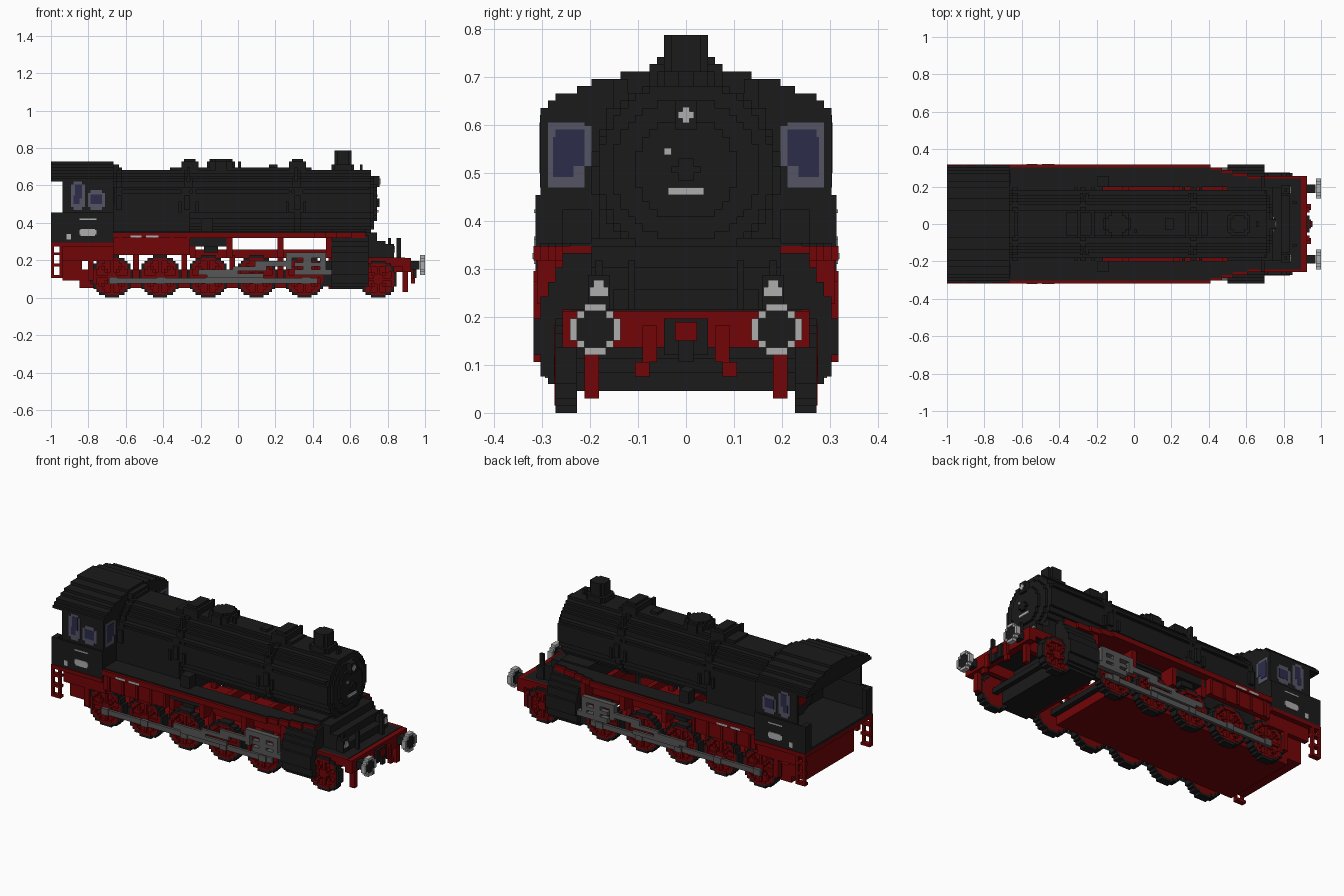
import bpy, bmesh, math
from mathutils import Vector

old = bpy.data.objects.get("Cube")
if old:
    bpy.data.objects.remove(old, do_unlink=True)

UNIT = 2 / 132   # one block; the model is measured in blocks, x from the rear


def material(name, r, g, b):
    m = bpy.data.materials.new(name)
    m.use_nodes = True
    m.diffuse_color = (r, g, b, 1)
    m.node_tree.nodes["Principled BSDF"].inputs["Base Color"].default_value = (r, g, b, 1)
    return m


black = material("soot black", .0105, .0105, .0105)
red = material("frame red", .17, .0015, .002)
steel = material("rod steel", .095, .095, .095)
silver = material("pale silver", .42, .42, .42)
frame_blue = material("window frame grey blue", .09, .09, .13)
glass = material("dark blue glass", .025, .025, .07)


def part(name, mat, boxes, mirror=False):
    """Join boxes (x0, x1, y0, y1, z0, z1) into one object, optionally on both sides."""
    bm = bmesh.new()
    if mirror:
        boxes = list(boxes) + [(a, b, -d, -c, e, f) for a, b, c, d, e, f in boxes]
    for x0, x1, y0, y1, z0, z1 in boxes:
        verts = bmesh.ops.create_cube(bm, size=1)["verts"]
        size = Vector((x1 - x0, y1 - y0, z1 - z0))
        mid = Vector(((x0 + x1) / 2 - 66, (y0 + y1) / 2, (z0 + z1) / 2))
        for v in verts:
            v.co = (v.co * size + mid) * UNIT
    mesh = bpy.data.meshes.new(name)
    bm.to_mesh(mesh)
    bm.free()
    mesh.materials.append(mat)
    obj = bpy.data.objects.new(name, mesh)
    bpy.context.collection.objects.link(obj)


def disc(axis, u, w, radius, start, end, hole=0):
    """Stepped disc or ring: rows of boxes across the given axis."""
    boxes = []
    for row in range(math.floor(w - radius), math.ceil(w + radius)):
        d = row + .5 - w
        if abs(d) >= radius:
            continue
        out = math.sqrt(radius ** 2 - d * d)
        spans = [(round(u - out), round(u + out))]
        if abs(d) < hole:
            gap = math.sqrt(hole ** 2 - d * d)
            spans = [(spans[0][0], round(u - gap)), (round(u + gap), spans[0][1])]
        for a, b in spans:
            if b > a:
                boxes.append({"x": (start, end, a, b, row, row + 1),
                              "y": (a, b, start, end, row, row + 1),
                              "z": (a, b, row, row + 1, start, end)}[axis])
    return boxes


# Boiler, smokebox and door
part("boiler", black, disc("x", 0, 33.5, 12, 22, 113))
part("boiler_bands", black, [b for x in (23, 47, 86) for b in disc("x", 0, 33.5, 12.7, x, x + 2)])
part("smokebox_rim", black, disc("x", 0, 33.5, 10, 113, 114))
part("smokebox_door", black, disc("x", 0, 33.5, 7, 114, 115) + disc("x", 0, 33.5, 1.6, 115, 116))
part("top_lamp", black, [(113, 116, -1.5, 1.5, 39, 43)])
part("top_lamp_lens", silver, [(116, 116.3, -1.1, 1.1, 40.5, 41.5), (116, 116.3, -.5, .5, 39.9, 42.1)])
part("door_plate", silver, [(115, 115.5, -2.5, 2.5, 30, 31), (115, 115.3, -3, -2, 35.5, 36.5)])
part("boiler_handrail", black, [(25, 112, 11, 12, 38, 39)], True)
part("boiler_spine", black, [(42, 92, -4, 4, 44, 46)])

# Domes, chimney and fittings
part("steam_dome", black, disc("z", 60, 0, 5, 44, 48) + disc("z", 60, 0, 4, 48, 49))
for name, x in (("rear_sand_dome", 46), ("front_sand_dome", 84)):
    part(name, black, [(x, x + 6, -5, 5, 44, 48), (x + 1, x + 5, -4, 4, 48, 49)])
    pipes = [(x + 2 + side * k, x + 3 + side * k, 8 + k, 10 + k, 42 - 4 * k, 46 - 4 * k)
             for side in (-1, 1) for k in range(4)]
    part(name + "_pipes", black, pipes, True)
part("safety_valve", black, disc("z", 78.5, 0, 2, 44, 47))
part("whistles", black, [(66, 67, -3, -2, 44, 48), (22, 24, -5, 5, 44, 47), (109, 110, -1, 1, 44, 47)])
part("chimney", black, disc("z", 103, 0, 3.2, 44, 52) + disc("z", 103, 0, 4.5, 44, 47))

# Firebox, pump and saddle
part("firebox", black, [(22, 49, -12, 12, 15, 30)])
part("air_pump", black, [(49, 62, 13, 18, 18, 22), (53, 57, 13, 17, 22, 28), (54, 59, 14, 17, 16, 18)], True)
part("smokebox_saddle", black, [(99, 111, -13, 13, 14, 24), (110, 115, -13, 13, 14, 23),
                                (115, 118, -13, 13, 14, 20), (118, 121, -10, 10, 14, 17)])

# Cab with an open back
roof = [(9, 47), (13, 46), (15, 45), (18, 44), (19, 43), (20, 42)]
part("cab_roof", black, [(0, 22, -h, h, top - 1, top) for h, top in roof]
     + [(0, 22, -20, 20, 41, 42), (0, 22, -5, 5, 47, 48)])
part("cab_front_wall", black, [(21, 22, -h, h, 20, top) for h, top in roof])
part("cab_upper_sides", black, [(4, 22, 19, 20, 30, 42)], True)
part("cab_lower_sides", black, [(0, 22, 20, 20.7, 19.5, 30), (0, 2, 17, 20, 20, 30)], True)
part("cab_floor", black, [(0, 22, -20, 20, 19.5, 20.5)])
part("backhead", black, disc("x", 0, 32, 10, 17, 21))
part("fire_door", red, [(16.5, 17, -4, 4, 26, 31)])
part("side_window_frames", frame_blue, [(7, 12, 20, 20.1, 32, 40), (8, 11, 20, 20.1, 31, 41),
                                        (13, 19, 20, 20.1, 32, 37), (14, 18, 20, 20.1, 31, 38)], True)
part("side_window_glass", glass, [(8.5, 11, 20, 20.2, 35, 40), (8, 10, 20, 20.2, 33, 36),
                                  (14, 18, 20, 20.2, 33, 36.5)], True)
part("front_window_frames", frame_blue, [(22, 22.2, 14, 19, 31, 40), (22, 22.2, 13, 19, 34, 39.5)], True)
part("front_window_glass", glass, [(22, 22.4, 14, 18, 34, 39), (22, 22.4, 15.5, 18.3, 32.5, 38)], True)
part("cab_side_plates", silver, [(10, 16, 20.7, 20.9, 22.3, 23.9), (10.5, 15.5, 20.7, 20.9, 21.8, 24.3),
                                 (10, 16, 20.7, 20.9, 27.5, 28), (5.5, 7, 20.7, 20.9, 20.5, 22.5)], True)

# Running boards, tapering towards the front
board = [(22, 55, 12, 21), (55, 93, 13, 21), (93, 97, 13, 20), (97, 101, 13, 19),
         (101, 106, 13, 18), (106, 111, 13, 17)]
part("running_board_edges", red, [(a, b, inner, h, 21, 23) for a, b, inner, h in board], True)
part("running_board_tops", black, [(a, b, inner, h - 1, 23, 23.4) for a, b, inner, h in board], True)
part("board_marks", silver, [(28, 32, 21, 21.1, 21.2, 22), (33.5, 38, 21, 21.1, 21.2, 22)], True)

# Rear frame, side panels and open ladders
part("rear_sill", red, [(0, 22, -21, 21, 18, 19.5)])
part("rear_frame_box", red, [(4, 11, -15, 15, 6, 18), (11, 22, -15, 15, 14, 18)])
part("rear_side_panels", red, [(4, 22, 17, 19, 13, 18), (22, 49, 18, 20, 15, 21), (13, 15, 17, 19, 6, 13)], True)
part("panel_ribs", red, [(x, x + 1, 20, 20.5, 15, 21) for x in range(24, 49, 6)], True)
part("rear_ladders", red, [(x, x + 1, 20, 21, 7, 19) for x in (0, 3)]
     + [(0, 4, 19, 21, z, z + 1) for z in (7, 11, 15)], True)

# Inner chassis and open frame beams
part("chassis_floor", red, [(10, 88, -15, 15, 3.5, 10)])
part("cylinder_back_plate", red, [(98, 99, -15, 15, 3, 14)])
part("frame_beams", red, [(49, 100, 12, 13, 14, 17)], True)
part("frame_posts", red, [(x, x + 2, 12, 18, 14, 21) for x in (49, 62, 80, 97)], True)
part("cross_members", red, [(x, x + 2, -12, 12, 14, 17) for x in (62, 80, 97)])
part("axle_guards", red, [(x, x + 2, 12, 14, 10, 15) for x in (29, 46, 63, 80)], True)


# Spoked wheels with a solid web behind the spokes
def wheel(name, x, radius):
    z = radius
    reach = int(radius - 2)
    part(name + "_tyres", black, disc("y", x, z, radius, 15, 18, radius - 1), True)
    spokes = [(x - reach - 1, x + reach + 1, 15.5, 17.8, z - .5, z + .5),
              (x - .5, x + .5, 15.5, 17.8, z - reach - 1, z + reach + 1)]
    for k in range(1, reach):
        for sx in (-k, k):
            for sz in (-k, k):
                spokes.append((x + sx - .6, x + sx + .6, 15.5, 17.8, z + sz - .6, z + sz + .6))
    part(name + "_spokes", red, spokes + disc("y", x, z, radius - 1, 15.2, 17)
         + disc("y", x, z, radius - .8, 15.3, 18.1, radius - 2) + disc("y", x, z, 2, 15.2, 18.2), True)
    part(name + "_axle", black, [(x - 1, x + 1, -15.1, 15.1, z - 1, z + 1)])


for i in range(5):
    wheel("driving_wheel_%d" % (i + 1), 21.5 + 17 * i, 7.5)
wheel("leading_wheel", 115.5, 6.5)

# Cylinders and motion
rows = [(18, 3, 4), (19, 4, 5), (20, 5, 8), (21, 8, 13), (20, 13, 16), (19, 16, 18), (18, 18, 20), (17, 20, 22)]
part("cylinder_block", black, [(99, 112, -h, h, a, b) for h, a, b in rows])
part("cylinder_glands", black, [(95, 99, 16, 18, 4, 13)], True)
part("coupling_rods", steel, [(22, 94, 18, 19, 5, 7)], True)
part("connecting_rods", steel, [(55, 75, 19, 20, 7, 8.5), (52, 66, 19, 20, 8, 10),
                                (64, 76, 19, 20, 9.5, 11), (72, 84, 19, 20, 11, 13)], True)
part("crank_pins", steel, [(x - 1.5, x + 1.5, 18, 19.4, 4.8, 7.3) for x in range(22, 92, 17)], True)
part("crosshead_guides", steel, [(83, 97, 18, 20, 14, 16), (86, 99, 18, 20, 8, 10), (83, 85, 18, 20, 10, 15),
                                 (89, 92, 18, 20, 8, 15), (95, 97, 18, 20, 9, 15), (86, 95, 18, 20, 11, 12.5)], True)

# Front deck, buffer beam and lamps
part("front_deck", black, [(110, 125, -16, 16, 13, 14.2)])
part("front_deck_edges", red, [(110, 125, 16, 17, 11, 14.2)], True)
part("front_frame", red, [(110, 125, 9, 11, 9, 13)], True)
part("buffer_beam", red, [(124, 127, -17, 17, 9, 14)])
part("front_steps", red, [(124, 126, 12, 14, 2, 9)], True)
part("brake_hoses", red, [(127, 128, 4, 6, 7, 12), (127, 128.5, 5, 7, 5, 7)], True)
part("coupling_hook", black, [(127, 128, -3, 3, 8, 13), (128, 129, -1, 1, 7, 10)])
part("hook_block", red, [(128, 128.5, -1.5, 1.5, 10, 12.5)])
part("buffer_stems", black, disc("x", 12.5, 11.5, 1.6, 127, 130), True)
part("buffer_heads", black, disc("x", 12.5, 11.5, 2.7, 130.3, 131.7), True)
part("buffer_rims", silver, disc("x", 12.5, 11.5, 3.6, 130.2, 132, 2.5), True)
part("lamps", black, [(118, 121, 10.5, 13.5, 14, 19), (119, 120, 11.5, 12.5, 19, 21)], True)
part("lamp_lenses", silver, [(121, 121.4, 10.7, 13.3, 16, 17.3), (121, 121.4, 11.3, 12.7, 16, 18.3)], True)
part("deck_posts", black, [(122, 123.5, 7, 8, 14, 21)], True)
